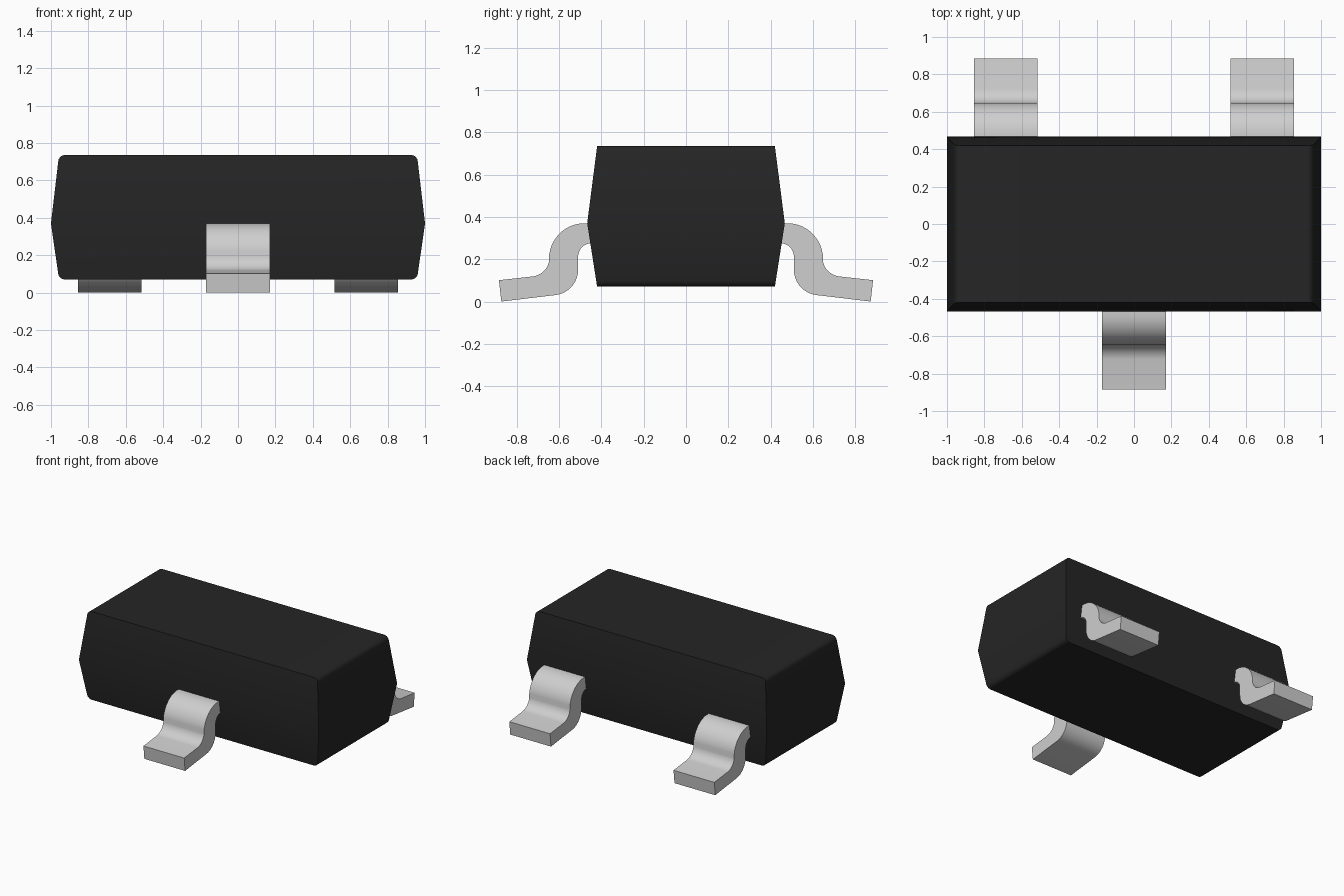
import bpy, bmesh, math

cube = bpy.data.objects.get("Cube")
if cube:
    bpy.data.objects.remove(cube, do_unlink=True)


def material(name, value, rough):
    m = bpy.data.materials.new(name)
    m.use_nodes = True
    color = (value, value, value, 1)
    m.diffuse_color = color
    bsdf = next(n for n in m.node_tree.nodes if n.type == 'BSDF_PRINCIPLED')
    bsdf.inputs["Base Color"].default_value = color
    bsdf.inputs["Roughness"].default_value = rough
    return m


black = material("black plastic", 0.0185, 0.6)
silver = material("silver metal", 0.62, 0.5)


def finish(name, bm, mat):
    bmesh.ops.recalc_face_normals(bm, faces=bm.faces[:])
    me = bpy.data.meshes.new(name)
    bm.to_mesh(me)
    bm.free()
    me.materials.append(mat)
    ob = bpy.data.objects.new(name, me)
    bpy.context.collection.objects.link(ob)
    bpy.ops.object.select_all(action='DESELECT')
    ob.select_set(True)
    bpy.context.view_layer.objects.active = ob
    bpy.ops.object.shade_smooth_by_angle(angle=math.radians(28))
    return ob


# Body: three stacked rectangles, widest at the middle parting line
bm = bmesh.new()
rings = []
for hx, hy, z in ((0.957, 0.42, 0.07), (1.0, 0.467, 0.37), (0.957, 0.42, 0.735)):
    rings.append([bm.verts.new((sx * hx, sy * hy, z))
                  for sx, sy in ((-1, -1), (1, -1), (1, 1), (-1, 1))])
for low, high in zip(rings, rings[1:]):
    for i in range(4):
        j = (i + 1) % 4
        bm.faces.new((low[i], low[j], high[j], high[i]))
bm.faces.new(rings[0][::-1])
bm.faces.new(rings[2])
# Round the short top and bottom edges only
short = [e for e in bm.edges
         if abs(e.verts[0].co.x - e.verts[1].co.x) < 1e-4
         and abs(e.verts[0].co.z - e.verts[1].co.z) < 1e-4
         and abs(e.verts[0].co.z - 0.37) > 0.1]
bmesh.ops.bevel(bm, geom=short, offset=0.03, segments=5, profile=0.5, affect='EDGES')
finish("body", bm, black)


def arc(cy, cz, ry, rz, a0, a1, n=10):
    angles = [math.radians(a0 + (a1 - a0) * i / n) for i in range(n + 1)]
    return [(cy + ry * math.cos(a), cz + rz * math.sin(a)) for a in angles]


# Lead side profile: outward distance and height, upper outline then lower
profile = ([(0.40, 0.37)]
           + arc(0.48, 0.20, 0.168, 0.17, 90, 8)
           + arc(0.735, 0.205, 0.089, 0.087, 188, 263)
           + [(0.884, 0.101), (0.873, 0.0)]
           + arc(0.63, 0.15, 0.12, 0.12, 264, 180)
           + arc(0.45, 0.21, 0.06, 0.065, 0, 90)
           + [(0.40, 0.275)])


def lead(name, x, side):
    bm = bmesh.new()
    face = bm.faces.new([bm.verts.new((x - 0.17, side * y, z)) for y, z in profile])
    ext = bmesh.ops.extrude_face_region(bm, geom=[face], use_keep_orig=True)
    moved = [g for g in ext["geom"] if isinstance(g, bmesh.types.BMVert)]
    bmesh.ops.translate(bm, verts=moved, vec=(0.34, 0, 0))
    finish(name, bm, silver)


lead("front_lead", 0, -1)
lead("back_left_lead", 0.685, 1)
lead("back_right_lead", -0.685, 1)
